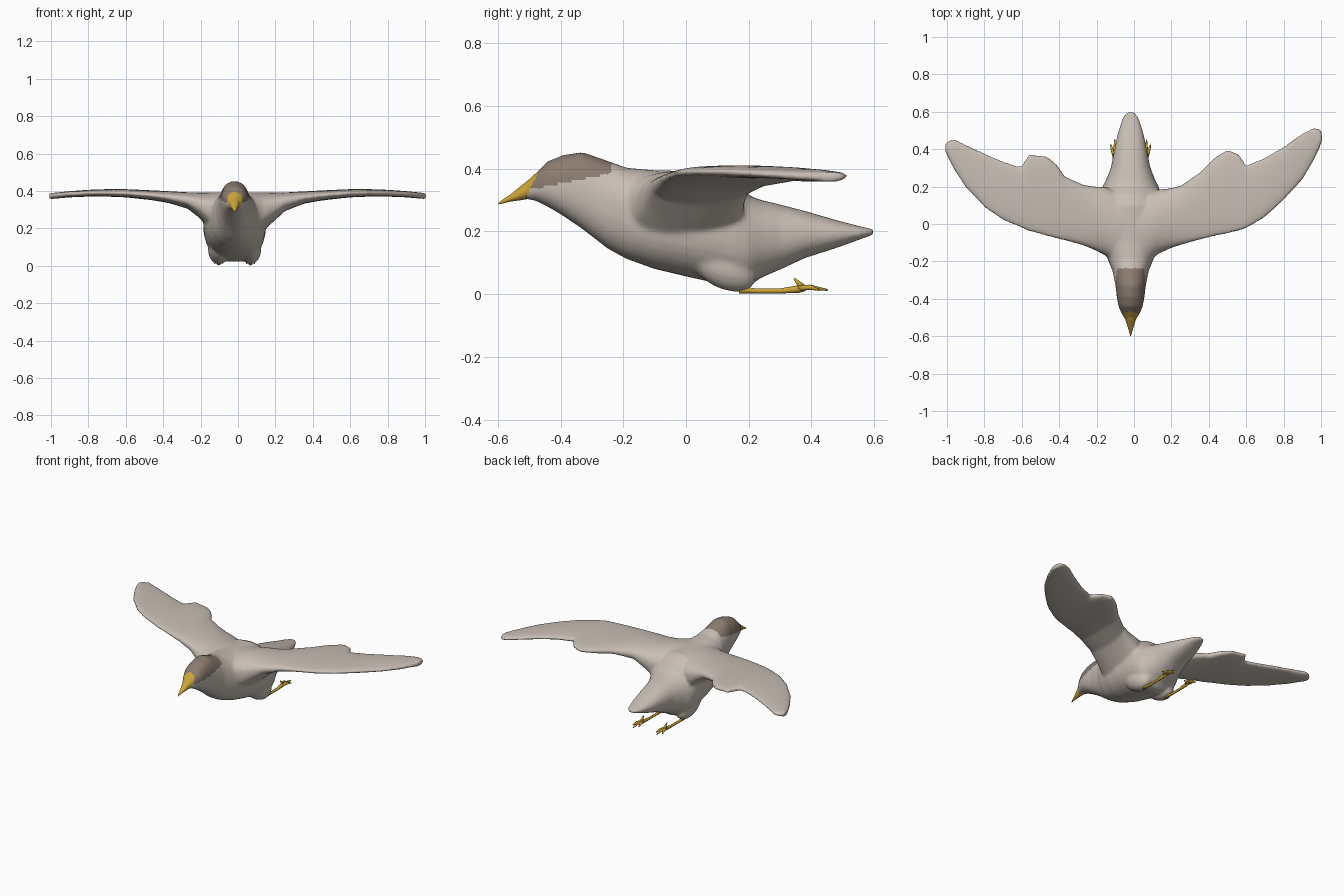
import bpy, bmesh, math
from mathutils import Vector

if "Cube" in bpy.data.objects:
    bpy.data.objects.remove(bpy.data.objects["Cube"])


def material(name, rgb):
    m = bpy.data.materials.new(name)
    m.diffuse_color = (*rgb, 1)
    m.use_nodes = True
    m.node_tree.nodes["Principled BSDF"].inputs["Base Color"].default_value = m.diffuse_color
    return m


plumage = material("pale_plumage", (0.58, 0.52, 0.46))
hood = material("brown_hood", (0.26, 0.20, 0.16))
yellow = material("beak_yellow", (0.60, 0.37, 0.04))

CX = -0.018  # the body sits slightly left of the wing centre


def loft(bm, rings):
    """Skin a closed solid through rings with equal point counts."""
    rows = [[bm.verts.new(p) for p in r] for r in rings]
    n = len(rows[0])
    for a, b in zip(rows, rows[1:]):
        for i in range(n):
            j = (i + 1) % n
            bm.faces.new((a[i], a[j], b[j], b[i]))
    bm.faces.new(rows[0][::-1])
    bm.faces.new(rows[-1])


def finish(bm, name, mat):
    bmesh.ops.recalc_face_normals(bm, faces=bm.faces[:])
    me = bpy.data.meshes.new(name)
    bm.to_mesh(me)
    bm.free()
    me.materials.append(mat)
    me.polygons.foreach_set("use_smooth", [True] * len(me.polygons))
    ob = bpy.data.objects.new(name, me)
    bpy.context.collection.objects.link(ob)
    return ob


def oval(y, zb, zt, hw, power=0.9, n=32):
    """Rounded cross-section standing across the body axis."""
    pts = []
    for i in range(n):
        a = 2 * math.pi * i / n
        c, s = math.cos(a), math.sin(a)
        pts.append((CX + hw * math.copysign(abs(c) ** power, c), y,
                    (zb + zt) / 2 + (zt - zb) / 2 * math.copysign(abs(s) ** power, s)))
    return pts


def lerp_table(table, x):
    for a, b in zip(table, table[1:]):
        if x <= b[0]:
            t = (x - a[0]) / (b[0] - a[0])
            return [p + (q - p) * t for p, q in zip(a[1:], b[1:])]
    return table[-1][1:]


def tube(bm, pts, radii, n=8):
    pts = [Vector(p) for p in pts]
    rings = []
    for i, (p, r) in enumerate(zip(pts, radii)):
        d = pts[min(i + 1, len(pts) - 1)] - pts[max(i - 1, 0)]
        q = d.to_track_quat('Z', 'Y')
        rings.append([p + q @ Vector((r * math.cos(2 * math.pi * k / n),
                                      r * math.sin(2 * math.pi * k / n), 0)) for k in range(n)])
    loft(bm, rings)


# Body stations: y, bottom, top, half width
BODY = [
    (-0.515, 0.303, 0.352, 0.026), (-0.48, 0.298, 0.385, 0.048), (-0.44, 0.278, 0.424, 0.065),
    (-0.39, 0.248, 0.444, 0.074), (-0.33, 0.207, 0.453, 0.081), (-0.25, 0.145, 0.425, 0.097),
    (-0.19, 0.112, 0.403, 0.122), (-0.10, 0.080, 0.395, 0.150), (0.0, 0.056, 0.393, 0.166),
    (0.10, 0.034, 0.388, 0.168), (0.16, 0.020, 0.360, 0.162), (0.20, 0.025, 0.315, 0.150),
    (0.24, 0.052, 0.300, 0.130), (0.30, 0.078, 0.286, 0.106), (0.38, 0.115, 0.265, 0.090),
    (0.48, 0.147, 0.236, 0.070), (0.56, 0.176, 0.215, 0.046), (0.60, 0.190, 0.206, 0.022)]
bm = bmesh.new()
loft(bm, [oval(*s) for s in BODY])

# Feathered thighs bulging at the belly end
for side in (-1, 1):
    rings = []
    for k in range(1, 12):
        a = math.pi * k / 12
        r = math.sin(a)
        y = 0.12 - 0.105 * math.cos(a)
        zc = 0.11 - 0.30 * (y - 0.05)
        rings.append([(CX + side * 0.085 + 0.058 * r * math.cos(t), y, zc + 0.076 * r * math.sin(t))
                      for t in [2 * math.pi * i / 16 for i in range(16)]])
    loft(bm, rings)

# Wing height: distance from centre, underside, top
WING_Z = [(0.0, 0.15, 0.392), (0.14, 0.185, 0.392), (0.18, 0.225, 0.391), (0.22, 0.27, 0.391),
          (0.27, 0.306, 0.393), (0.34, 0.330, 0.397), (0.45, 0.350, 0.403), (0.60, 0.366, 0.410),
          (0.75, 0.372, 0.410), (0.90, 0.366, 0.399), (1.01, 0.356, 0.388)]
# Wing outline: distance from centre, leading edge y, trailing edge y
RIGHT = [(0.0, -0.22, 0.15), (0.08, -0.20, 0.17), (0.13, -0.16, 0.185), (0.19, -0.132, 0.19),
         (0.25, -0.112, 0.205), (0.35, -0.085, 0.275), (0.43, -0.066, 0.355), (0.50, -0.052, 0.398),
         (0.56, -0.038, 0.375), (0.60, -0.025, 0.315), (0.70, 0.035, 0.355), (0.80, 0.125, 0.415),
         (0.90, 0.235, 0.485), (0.96, 0.335, 0.516), (0.99, 0.40, 0.51), (1.005, 0.44, 0.49)]
LEFT = [(0.0, -0.22, 0.15), (0.10, -0.20, 0.18), (0.16, -0.165, 0.20), (0.21, -0.14, 0.20),
        (0.27, -0.115, 0.21), (0.37, -0.088, 0.255), (0.41, -0.08, 0.315), (0.46, -0.066, 0.36),
        (0.56, -0.04, 0.375), (0.605, -0.02, 0.305), (0.70, 0.02, 0.335), (0.80, 0.088, 0.38),
        (0.90, 0.195, 0.425), (0.96, 0.285, 0.457), (0.99, 0.345, 0.445), (1.008, 0.385, 0.43)]


def wing(bm, outline, side):
    rings = []
    for x, lead, trail in outline:
        zb, zt = lerp_table(WING_Z, x)
        ring = []
        for i in range(32):
            a = 2 * math.pi * i / 32
            s = math.sin(a)
            ring.append((side * x, (lead + trail) / 2 - (trail - lead) / 2 * math.cos(a),
                         (zb + zt) / 2 + (zt - zb) / 2 * math.copysign(abs(s) ** 0.75, s)))
        rings.append(ring)
    loft(bm, rings)


wing(bm, RIGHT, 1)
wing(bm, LEFT, -1)
source = finish(bm, "body_source", plumage)

# Fuse body and wings into one soft skin
rm = source.modifiers.new("fuse", 'REMESH')
rm.mode = 'VOXEL'
rm.voxel_size = 0.009
sm = source.modifiers.new("soften", 'SMOOTH')
sm.factor = 0.5
sm.iterations = 5
dg = bpy.context.evaluated_depsgraph_get()
skin = bpy.data.meshes.new_from_object(source.evaluated_get(dg))
bpy.data.objects.remove(source)
skin.name = "body_and_wings"
skin.materials.clear()
for m in (plumage, hood, yellow):
    skin.materials.append(m)
for p in skin.polygons:
    p.use_smooth = True
    x, y, z = p.center
    if y < -0.473 + (z - 0.385) * 0.5:
        p.material_index = 2          # beak base
    elif y < -0.235 and z > 0.335 + 0.2 * (y + 0.49):
        p.material_index = 1          # hood
    else:
        p.material_index = 0
bpy.context.collection.objects.link(bpy.data.objects.new("body_and_wings", skin))

# Beak, slightly hooked down
bm = bmesh.new()
loft(bm, [oval(y, b, t, w, 1.0, 16) for y, b, t, w in [
    (-0.475, 0.315, 0.378, 0.036), (-0.50, 0.304, 0.366, 0.032), (-0.53, 0.299, 0.342, 0.022),
    (-0.56, 0.295, 0.318, 0.013), (-0.585, 0.289, 0.301, 0.006), (-0.598, 0.286, 0.291, 0.002)]])
finish(bm, "beak", yellow)

# Trailing legs with three front toes and a raised hind toe
for side, name in ((-1, "left_leg"), (1, "right_leg")):
    x = CX + side * 0.085
    bm = bmesh.new()
    tube(bm, [(x, 0.17, 0.014), (x, 0.22, 0.010), (x, 0.30, 0.010), (x, 0.36, 0.016), (x, 0.38, 0.020)],
         [0.012, 0.008, 0.008, 0.012, 0.010])
    for dx, y_end in ((-0.022, 0.425), (0.0, 0.452), (0.022, 0.425)):
        tube(bm, [(x, 0.355, 0.017), (x + dx * 0.6, 0.395, 0.022), (x + dx, y_end, 0.013)],
             [0.010, 0.008, 0.003])
    tube(bm, [(x, 0.375, 0.020), (x, 0.358, 0.036), (x, 0.345, 0.050)], [0.010, 0.007, 0.003])
    finish(bm, name, yellow)
